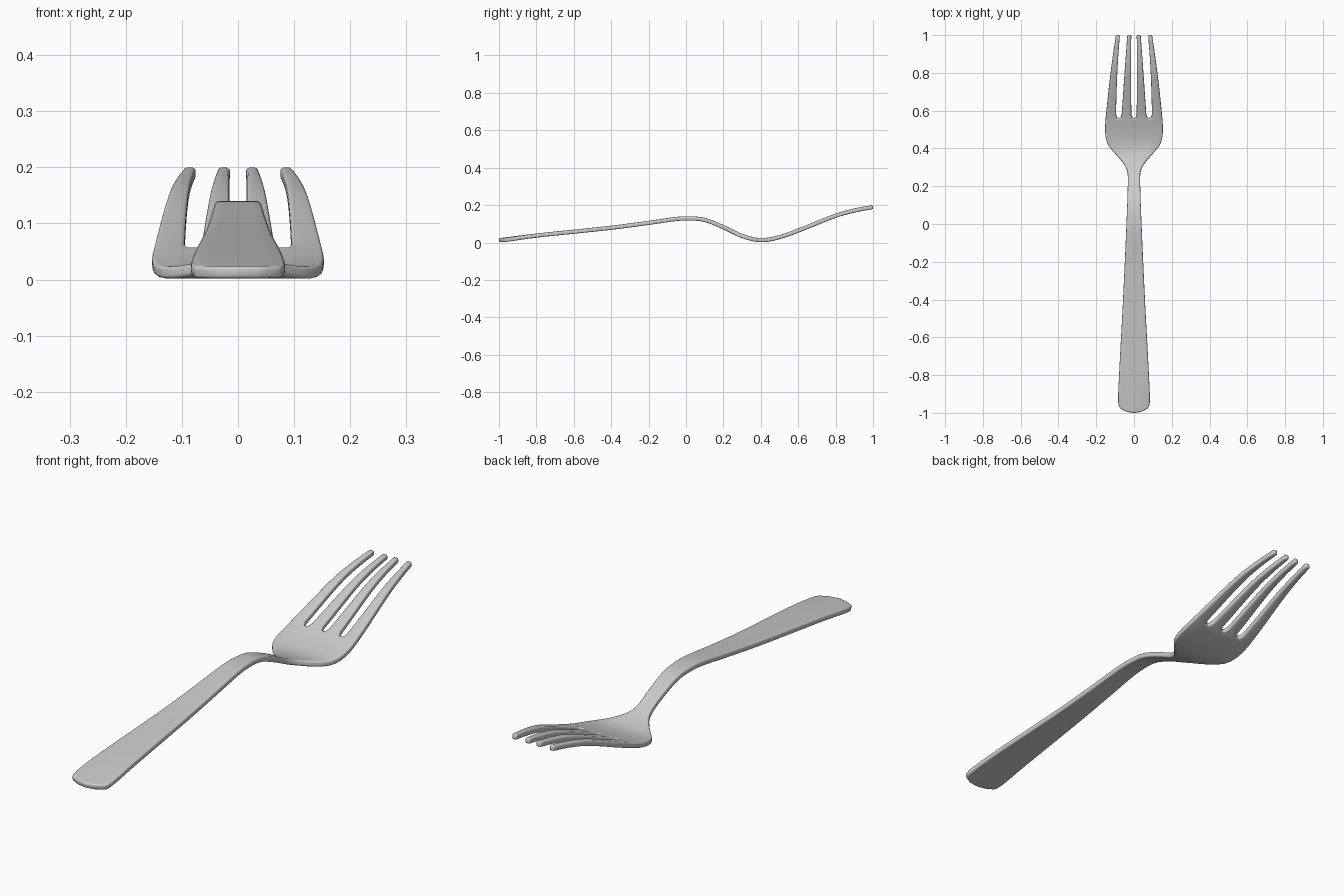
import bpy, bmesh

if "Cube" in bpy.data.objects:
    bpy.data.objects.remove(bpy.data.objects["Cube"])


def sample(keys, y):
    """Smooth (Hermite) interpolation through (y, value) keys."""
    n = len(keys)

    def slope(i):
        a, b = keys[max(i - 1, 0)], keys[min(i + 1, n - 1)]
        return (b[1] - a[1]) / (b[0] - a[0])

    for i in range(n - 1):
        (y0, v0), (y1, v1) = keys[i], keys[i + 1]
        if y <= y1 or i == n - 2:
            h = y1 - y0
            t = min(max((y - y0) / h, 0), 1)
            return ((2*t**3 - 3*t**2 + 1) * v0 + (t**3 - 2*t**2 + t) * h * slope(i)
                    + (3*t**2 - 2*t**3) * v1 + (t**3 - t**2) * h * slope(i + 1))


def mix(a, b, t):
    return [p + (q - p) * t for p, q in zip(a, b)]


# Side profile (centre height) and half-width outline along the length
HEIGHT = [(-1, .012), (-.8, .037), (-.4, .079), (-.2, .105), (-.05, .126), (.02, .129),
          (.1, .121), (.2, .082), (.3, .035), (.4, .0125), (.5, .029), (.6, .064),
          (.8, .143), (.9, .171), (1, .190)]
WIDTH = [(-1, .072), (-.985, .08), (-.95, .084), (-.8, .079), (-.4, .058), (0, .040),
         (.2, .033), (.27, .034), (.31, .048), (.36, .088), (.41, .132), (.45, .148),
         (.5, .153), (.57, .149), (.8, .124), (1, .096)]

# Slot edges as fractions of the half width: root, just above root, tip
ROOT, OPEN, TIP = (.047, .485, .59), (.095, .44, .64), (.15, .37, .78)
SLOT_Y, OPEN_Y = .56, .577


def columns(y):
    if y <= SLOT_Y:
        f = list(ROOT)
    else:
        f = mix(OPEN, TIP, (y - OPEN_Y) / (1 - OPEN_Y))
    f.append(1.0)
    return [-v for v in reversed(f)] + f


rows = [-1, -.985, -.965] + [-.935 + i * .0245 for i in range(61)]
rows += [SLOT_Y, OPEN_Y] + [.6 + i * .025 for i in range(17)]

# Fork surface: seven strips, with every second strip left open for the slots
bm = bmesh.new()
grid = []
for y in rows:
    w, line = sample(WIDTH, y), []
    for f in columns(y):
        bow = .024 * f * f * max(0, 1 - (y + 1) / .2)
        line.append(bm.verts.new((f * w, y + bow, sample(HEIGHT, y))))
    grid.append(line)
for r in range(len(rows) - 1):
    for c in range(7):
        if rows[r] >= SLOT_Y and c % 2 == 1:
            continue
        bm.faces.new((grid[r][c], grid[r][c + 1], grid[r + 1][c + 1], grid[r + 1][c]))
mesh = bpy.data.meshes.new("fork")
bm.to_mesh(mesh)
bm.free()
fork = bpy.data.objects.new("fork", mesh)
bpy.context.collection.objects.link(fork)

# Metal thickness and rounded rim
solid = fork.modifiers.new("thickness", 'SOLIDIFY')
solid.thickness = .022
solid.offset = 0
bevel = fork.modifiers.new("rounded_rim", 'BEVEL')
bevel.width = .0065
bevel.segments = 3
bevel.limit_method = 'ANGLE'
bevel.angle_limit = .7

bpy.context.view_layer.objects.active = fork
fork.select_set(True)
bpy.ops.object.shade_smooth()
